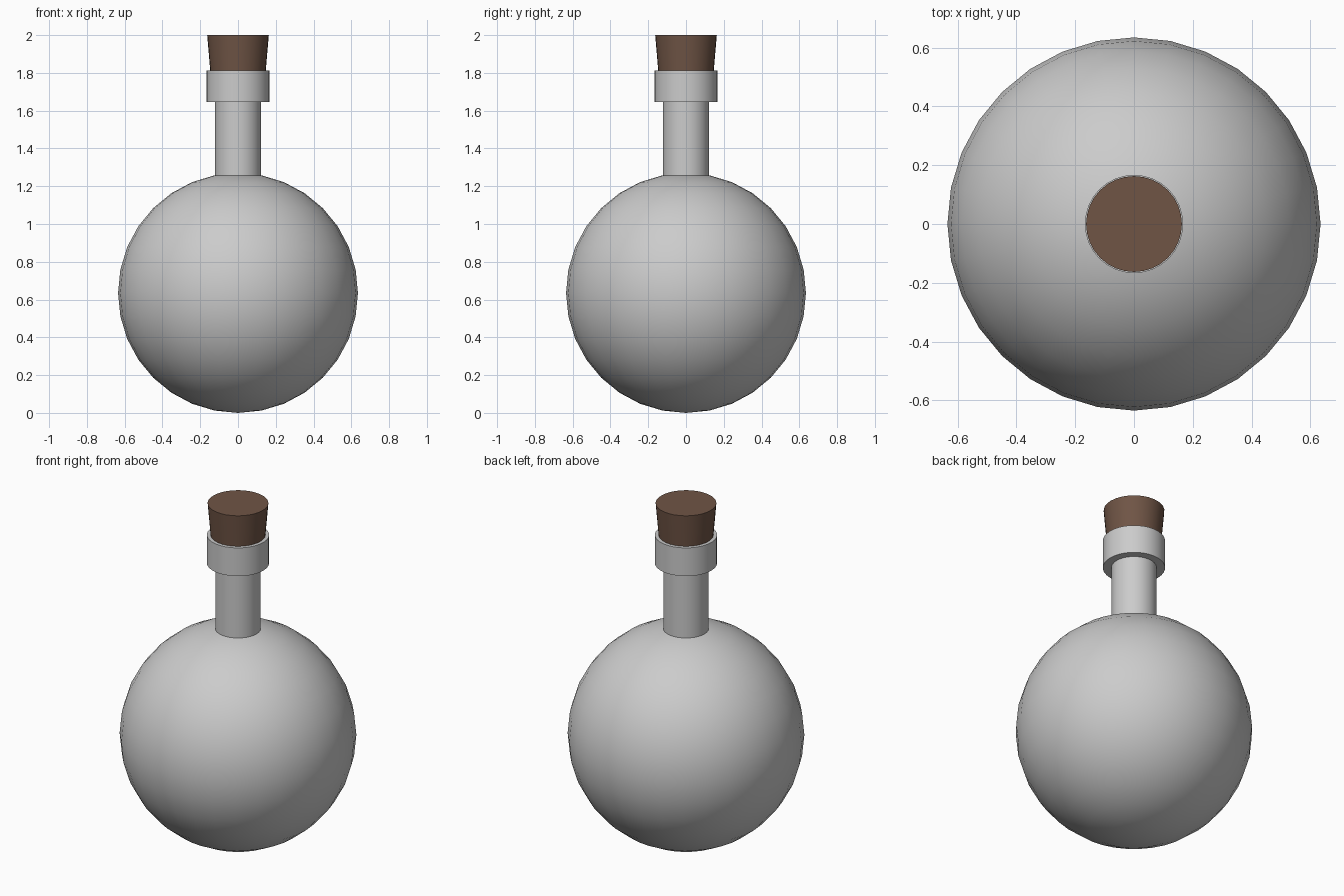
import bpy
import math

if "Cube" in bpy.data.objects:
    bpy.data.objects.remove(bpy.data.objects["Cube"])


def finish(obj, name, angle=40):
    obj.name = name
    bpy.ops.object.shade_smooth_by_angle(angle=math.radians(angle))
    return obj


def frustum(name, r_bottom, r_top, z0, z1, sides=32):
    bpy.ops.mesh.primitive_cone_add(vertices=sides, radius1=r_bottom, radius2=r_top,
                                    depth=z1 - z0, location=(0, 0, (z0 + z1) / 2))
    return finish(bpy.context.object, name)


# Round flask body
R = 0.635
bpy.ops.mesh.primitive_uv_sphere_add(segments=32, ring_count=16, radius=R, location=(0, 0, R))
finish(bpy.context.object, "flask_body")

# Neck and collar
frustum("flask_neck", 0.122, 0.122, 1.22, 1.70)
frustum("flask_lip", 0.167, 0.167, 1.645, 1.812)

# Tapered stopper sitting in the lip
cork = frustum("cork_stopper", 0.135, 0.163, 1.67, 2.0)
mat = bpy.data.materials.new("cork_brown")
mat.diffuse_color = (0.16, 0.09, 0.06, 1)
mat.use_nodes = True
mat.node_tree.nodes["Principled BSDF"].inputs["Base Color"].default_value = mat.diffuse_color
cork.data.materials.append(mat)
